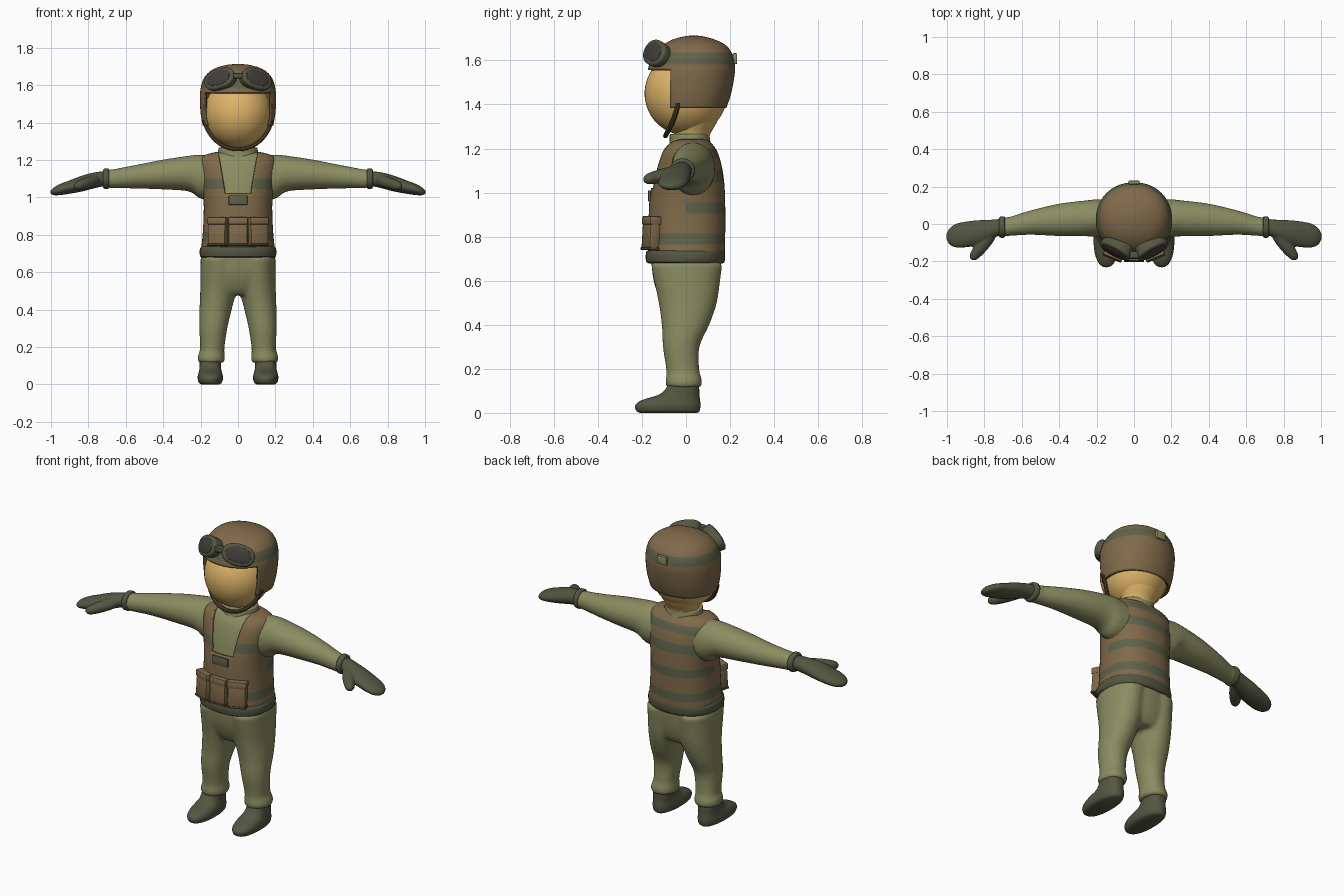
import bpy, bmesh, math
from mathutils import Matrix, Vector

if "Cube" in bpy.data.objects:
    bpy.data.objects.remove(bpy.data.objects["Cube"])


def material(name, r, g, b):
    m = bpy.data.materials.new(name)
    lin = [((c / 255 + 0.055) / 1.055) ** 2.4 for c in (r, g, b)]
    m.diffuse_color = (*lin, 1)
    m.use_nodes = True
    m.node_tree.nodes["Principled BSDF"].inputs["Base Color"].default_value = m.diffuse_color
    return m


SUIT = material("olive suit", 139, 141, 97)
BROWN = material("brown cloth", 128, 106, 74)
STRIPE = material("grey green stripe", 95, 99, 73)
DARK = material("dark green leather", 84, 86, 66)
SKIN = material("skin", 222, 180, 105)
LENS = material("dark lens", 66, 61, 57)
EDGE = material("dark brown edging", 84, 70, 50)

ALONG_X = Matrix(((0, 0, 1, 0), (1, 0, 0, 0), (0, 1, 0, 0), (0, 0, 0, 1)))  # u=y v=z h=x


def flip(s):
    return Matrix.Diagonal((s, 1, 1, 1))


def loft(bm, rings, mtx=Matrix(), n=40, p=2.3, sub=4, caps=(True, True)):
    """Smooth loft through (h, u, v, ru, rv) superellipse sections."""
    R = [Vector(r) for r in rings]
    full = []
    for i in range(len(R) - 1):
        a, b, c, d = R[max(i - 1, 0)], R[i], R[i + 1], R[min(i + 2, len(R) - 1)]
        for k in range(sub):
            t = k / sub
            full.append(0.5 * (2 * b + (c - a) * t + (2 * a - 5 * b + 4 * c - d) * t * t
                               + (3 * b - a - 3 * c + d) * t ** 3))
    full.append(R[-1])
    loops = []
    for h, u, v, ru, rv in full:
        loop = []
        for k in range(n):
            c, s = math.cos(k * math.tau / n), math.sin(k * math.tau / n)
            x = math.copysign(abs(c) ** (2 / p), c) * ru
            y = math.copysign(abs(s) ** (2 / p), s) * rv
            loop.append(bm.verts.new(mtx @ Vector((u + x, v + y, h))))
        loops.append(loop)
    for a, b in zip(loops, loops[1:]):
        for k in range(n):
            j = (k + 1) % n
            bm.faces.new((a[k], a[j], b[j], b[k]))
    if caps[0]:
        bm.faces.new(loops[0])
    if caps[1]:
        bm.faces.new(loops[-1])


def span(rows, cx=0, grow=0):
    """(z, front y, back y, half width) rows -> loft rings."""
    return [(z, cx, (f + b) / 2, w + grow, (b - f) / 2 + grow) for z, f, b, w in rows]


def finish(bm, name, *mats):
    bmesh.ops.recalc_face_normals(bm, faces=bm.faces)
    me = bpy.data.meshes.new(name)
    bm.to_mesh(me)
    bm.free()
    for m in mats:
        me.materials.append(m)
    ob = bpy.data.objects.new(name, me)
    bpy.context.collection.objects.link(ob)
    return ob


def blend(ob, voxel, rounds):
    r = ob.modifiers.new("blend", 'REMESH')
    r.mode, r.voxel_size, r.use_smooth_shade = 'VOXEL', voxel, True
    s = ob.modifiers.new("soften", 'SMOOTH')
    s.factor, s.iterations = 0.5, rounds


def cut(bm, co, no):
    bmesh.ops.bisect_plane(bm, geom=bm.verts[:] + bm.edges[:] + bm.faces[:], plane_co=co, plane_no=no)


def solidify(ob, t, rim=0):
    m = ob.modifiers.new("thickness", 'SOLIDIFY')
    m.thickness, m.offset, m.material_offset_rim = t, -1, rim


def box(name, size, mtx, mat, bevel=0.008):
    bm = bmesh.new()
    bmesh.ops.create_cube(bm, size=1, matrix=mtx @ Matrix.Diagonal((*size, 1)))
    if bevel:
        bmesh.ops.bevel(bm, geom=bm.edges[:], offset=bevel, segments=2, affect='EDGES', profile=0.5)
    return finish(bm, name, mat)


# Suit: torso, legs and sleeves blended into one skin
TORSO = [(.70, -.158, .16, .186), (.80, -.156, .163, .174), (.95, -.152, .163, .168),
         (1.05, -.138, .158, .178), (1.13, -.12, .145, .189), (1.19, -.098, .125, .19),
         (1.225, -.07, .1, .165), (1.243, -.045, .078, .1)]
PELVIS = [(.48, -.09, .11, .12), (.52, -.12, .135, .17), (.60, -.147, .152, .194)]
LEG = [(.115, .143, -.01, .066, .076), (.13, .143, -.01, .073, .083), (.155, .142, -.01, .072, .082),
       (.19, .138, -.014, .065, .075), (.30, .132, -.022, .075, .083), (.40, .12, -.002, .086, .108),
       (.50, .106, .008, .096, .132), (.60, .101, .005, .1, .15), (.68, .1, .003, .1, .163)]
SLEEVE = [(.10, .03, 1.10, .10, .115), (.20, .032, 1.11, .1, .118), (.26, .03, 1.127, .096, .096),
          (.40, .022, 1.122, .087, .08), (.55, .008, 1.11, .066, .063), (.66, -.012, 1.1, .052, .052),
          (.70, -.016, 1.098, .052, .05)]
bm = bmesh.new()
loft(bm, span(PELVIS + TORSO))
for s in (-1, 1):
    loft(bm, LEG, flip(s), p=2.1)
    loft(bm, SLEEVE, flip(s) @ ALONG_X, p=2)
blend(finish(bm, "suit", SUIT), .011, 6)

bm = bmesh.new()
loft(bm, [(1.20, 0, .02, .118, .1), (1.235, 0, .018, .108, .092), (1.262, 0, .016, .104, .09),
          (1.266, 0, .016, .096, .082)], p=2)
finish(bm, "collar", SUIT)

# Vest: striped shell with an open neckline
bm = bmesh.new()
loft(bm, span(TORSO, grow=.015), n=56, caps=(False, False))
BANDS = [(.765, .815), (.905, .955), (1.045, 1.1), (1.16, 1.2)]
for z in [e for b in BANDS for e in b] + [1.02]:
    cut(bm, (0, 0, z), (0, 0, 1))
for s in (-1, 1):
    cut(bm, (s * .07, 0, 1.02), (s * .22, 0, -.035))
cut(bm, (0, 0, 0), (0, 1, 0))
gone = []
for f in bm.faces:
    c = f.calc_center_median()
    if c.y < 0 and c.z > 1.02 and abs(c.x) < .07 + (c.z - 1.02) * .16:
        gone.append(f)
    for i, (lo, hi) in enumerate(BANDS):
        if lo < c.z < hi and (c.y > 0 or i in (0, 2)):
            f.material_index = 1
bmesh.ops.delete(bm, geom=gone, context='FACES')
solidify(finish(bm, "vest", BROWN, STRIPE), .014)

bm = bmesh.new()
loft(bm, span([(.678, -.165, .165, .19), (.685, -.18, .175, .203), (.715, -.183, .178, .205),
               (.735, -.178, .176, .198), (.74, -.16, .16, .18)]), n=56, sub=2)
finish(bm, "belt", DARK)
box("chest_patch", (.1, .012, .05), Matrix.Translation((0, -.166, .985)), STRIPE, .003)

# Pouches with flaps
for side in (-1, 0, 1):
    base = (Matrix.Translation((side * .107, -.172 + abs(side) * .014, .815))
            @ Matrix.Rotation(math.radians(22 * side), 4, 'Z') @ Matrix.Rotation(-.06, 4, 'X'))
    box("pouch", (.102, .052, .145), base, BROWN, .01)
    box("pouch_flap", (.108, .06, .04), base @ Matrix.Translation((0, 0, .058)), BROWN, .008)
    box("pouch_base", (.106, .056, .012), base @ Matrix.Translation((0, 0, -.07)), EDGE, .003)

# Boots
BOOT = span([(0, -.21, .052, .048), (.01, -.226, .062, .062), (.035, -.23, .066, .068),
             (.058, -.2, .064, .064), (.082, -.125, .061, .058), (.11, -.092, .06, .057),
             (.14, -.08, .058, .057)], cx=.148)
for s in (-1, 1):
    bm = bmesh.new()
    loft(bm, BOOT, flip(s), p=2.3)
    finish(bm, "boot", DARK)

# Gloves: mitten and thumb blended, plus a cuff ring
HAND = [(.69, -.018, 1.1, .045, .04), (.73, -.02, 1.098, .046, .041), (.78, -.033, 1.088, .055, .043),
        (.84, -.047, 1.072, .067, .042), (.90, -.056, 1.055, .069, .036), (.95, -.062, 1.042, .064, .03),
        (.985, -.066, 1.032, .045, .021), (1.003, -.068, 1.028, .014, .008)]
THUMB = [(0, 0, 0, .03, .03), (.06, 0, 0, .034, .031), (.12, 0, 0, .03, .028),
         (.155, 0, 0, .022, .021), (.17, 0, 0, .007, .007)]
thumb_frame = (Matrix.Translation((.765, -.06, 1.09))
               @ Vector((.11, -.135, -.035)).to_track_quat('Z', 'Y').to_matrix().to_4x4())
for s in (-1, 1):
    bm = bmesh.new()
    loft(bm, HAND, flip(s) @ ALONG_X, p=2)
    loft(bm, THUMB, flip(s) @ thumb_frame, p=2)
    blend(finish(bm, "glove", DARK), .006, 4)
    bm = bmesh.new()
    loft(bm, [(.69, -.016, 1.1, .05, .048), (.695, -.016, 1.1, .057, .055), (.715, -.017, 1.1, .056, .054),
              (.722, -.018, 1.1, .046, .044)], flip(s) @ ALONG_X, p=2)
    finish(bm, "glove_cuff", DARK)

# Head and neck
bm = bmesh.new()
bmesh.ops.create_uvsphere(bm, u_segments=48, v_segments=32, radius=1,
                          matrix=Matrix.Translation((0, 0, 1.45)) @ Matrix.Diagonal((.18, .188, .19, 1)))
finish(bm, "head", SKIN)
bm = bmesh.new()
loft(bm, [(1.2, 0, .025, .09, .08), (1.26, 0, .028, .088, .08), (1.32, 0, .035, .115, .105),
          (1.39, 0, .02, .15, .145)], p=2)
finish(bm, "neck", SKIN)

# Helmet with face opening and strap band
bm = bmesh.new()
loft(bm, span([(1.383, -.15, .183, .188), (1.45, -.165, .205, .2), (1.53, -.174, .22, .204),
               (1.58, -.168, .222, .2), (1.63, -.145, .21, .186), (1.67, -.105, .18, .155),
               (1.695, -.06, .13, .11), (1.709, -.01, .08, .055), (1.713, .025, .045, .01)]),
     n=56, p=2.1, caps=(False, True))
for z in (1.558, 1.582, 1.635):
    cut(bm, (0, 0, z), (0, 0, 1))
cut(bm, (0, -.07, 0), (0, 1, 0))
gone = []
for f in bm.faces:
    c = f.calc_center_median()
    if c.y < -.07 and c.z < 1.558:
        gone.append(f)
    f.material_index = 1 if 1.582 < c.z < 1.635 else 0
bmesh.ops.delete(bm, geom=gone, context='FACES')
solidify(finish(bm, "helmet", BROWN, STRIPE, EDGE), .018, 2)
box("strap_buckle", (.06, .02, .05), Matrix.Translation((0, .222, 1.608)), SUIT, .005)

# Chin strap
cu = bpy.data.curves.new("chin_strap", 'CURVE')
cu.dimensions, cu.bevel_depth, cu.bevel_resolution = '3D', .011, 2
half = [(.183, -.035, 1.41), (.165, -.045, 1.36), (.125, -.068, 1.305), (.07, -.088, 1.268)]
pts = half + [(0, -.095, 1.254)] + [(-x, y, z) for x, y, z in reversed(half)]
sp = cu.splines.new('NURBS')
sp.points.add(len(pts) - 1)
for q, co in zip(sp.points, pts):
    q.co = (*co, 1)
sp.use_endpoint_u, sp.order_u = True, 3
cu.materials.append(EDGE)
strap = bpy.data.objects.new("chin_strap", cu)
bpy.context.collection.objects.link(strap)
strap.select_set(True)
bpy.context.view_layer.objects.active = strap
bpy.ops.object.convert(target='MESH')

# Goggles
for s in (-1, 1):
    n = Vector((s * .5, -.78, .4)).normalized()
    u = Vector((0, 0, 1)).cross(n).normalized()
    frame = Matrix((u, n.cross(u), n)).transposed().to_4x4()
    frame = Matrix.Translation((s * .098, -.137, 1.632)) @ frame @ Matrix.Rotation(-s * .26, 4, 'Z')
    bm = bmesh.new()
    loft(bm, [(-.045, 0, 0, .08, .053), (0, 0, 0, .09, .06), (.012, 0, 0, .088, .058),
              (.018, 0, 0, .078, .049)], frame, sub=3)
    finish(bm, "goggle_frame", DARK)
    bm = bmesh.new()
    loft(bm, [(.01, 0, 0, .07, .043), (.019, 0, 0, .07, .043), (.025, 0, 0, .045, .028),
              (.027, 0, 0, .006, .004)], frame, sub=2)
    finish(bm, "goggle_lens", LENS)
box("goggle_bridge", (.06, .04, .03), Matrix.Translation((0, -.165, 1.65)), DARK, .008)

# Smooth shading with sharp creases kept
for ob in bpy.context.scene.objects:
    ob.select_set(ob.type == 'MESH')
bpy.ops.object.shade_smooth_by_angle(angle=math.radians(42))
